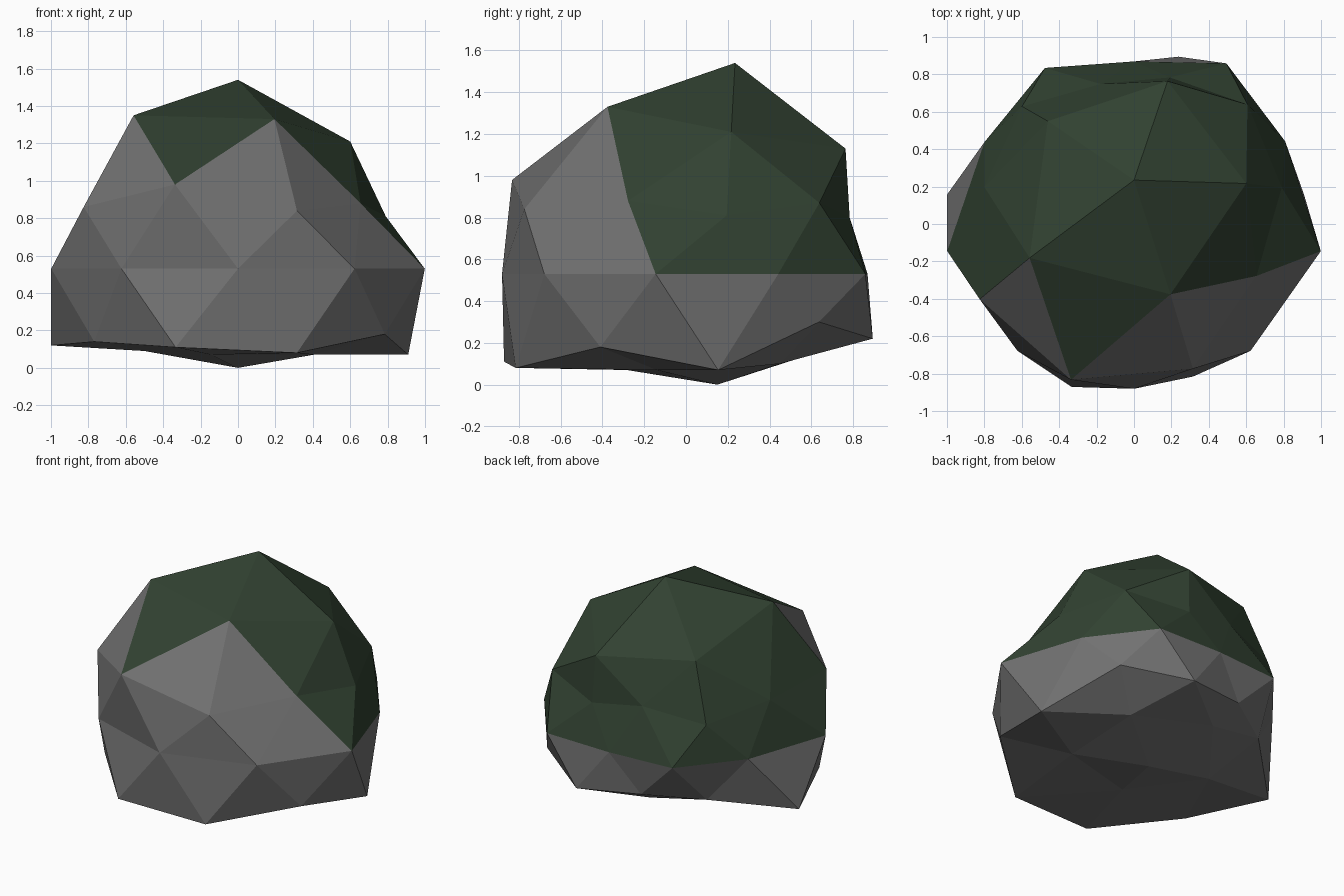
import bpy
import bmesh
import math

default_cube = bpy.data.objects.get("Cube")
if default_cube:
    bpy.data.objects.remove(default_cube, do_unlink=True)


def make_material(name, colour):
    material = bpy.data.materials.new(name)
    material.use_nodes = True
    material.diffuse_color = colour
    material.node_tree.nodes["Principled BSDF"].inputs["Base Color"].default_value = colour
    return material


# Rings of the boulder, keyed by unit-sphere height.
# Each holds radii and heights, counter-clockwise starting from the +x side.
RINGS = {
    1.0: ([0], [1.54]),
    0.9: ([.6, .58, .57, .69, .63], [1.21, 1.13, 1.18, 1.35, 1.33]),
    0.5: ([.75, .58, .8, 1.09, .81], [.87, .86, .86, .98, .88]),
    0.4: ([.79, .62, .74, 1.02, 1.02], [.81, .8, .79, .86, .84]),
    0.0: ([.85, .84, .69, .81, .84, 1.05, 1.06, 1.06, 1.06, 1.05], [.53] * 10),
    -0.4: ([.8, .67, 1, 1.08, .97], [.3, .26, .12, .11, .18]),
    -0.5: ([.91, .77, .7, .95, 1.02], [.07, .22, .23, .14, .08]),
    -0.9: ([.5, .48, .5, .46, .5], [.1, .15, .09, .07, .07]),
    -1.0: ([0], [0]),
}


def ring_key(vert):
    return round(vert.co.z, 1) + 0.0


def turn(vert):
    # Angle around the vertical axis, nudged so that zero always sorts first
    return (math.atan2(vert.co.y, vert.co.x) + 0.1) % math.tau


def shape_ring(verts, radii, heights):
    for vert, radius, height in zip(sorted(verts, key=turn), radii, heights):
        angle = math.atan2(vert.co.y, vert.co.x)
        lean = 0.15 + 0.055 * height
        vert.co = (radius * math.cos(angle), radius * math.sin(angle) + lean, height)


def is_mossy(centre):
    # Moss covers the top and back, with one patch hanging down on the +x side
    cap = centre.z > 0.5 and centre.z + 1.1 * centre.y > 0.57
    return cap or centre.x > 0.93


# Boulder: a faceted sphere pushed into shape ring by ring
bm = bmesh.new()
bmesh.ops.create_icosphere(bm, subdivisions=2, radius=1)
groups = {}
for vert in bm.verts:
    groups.setdefault(ring_key(vert), []).append(vert)
for key, verts in groups.items():
    shape_ring(verts, *RINGS[key])

# Moss and bare stone faces
for face in bm.faces:
    face.smooth = False
    face.material_index = int(is_mossy(face.calc_center_median()))
bmesh.ops.recalc_face_normals(bm, faces=bm.faces)

mesh = bpy.data.meshes.new("mossy_boulder")
bm.to_mesh(mesh)
bm.free()
mesh.materials.append(make_material("grey_stone", (0.165, 0.165, 0.165, 1)))
mesh.materials.append(make_material("dark_green_moss", (0.031, 0.054, 0.031, 1)))
boulder = bpy.data.objects.new("mossy_boulder", mesh)
bpy.context.collection.objects.link(boulder)
